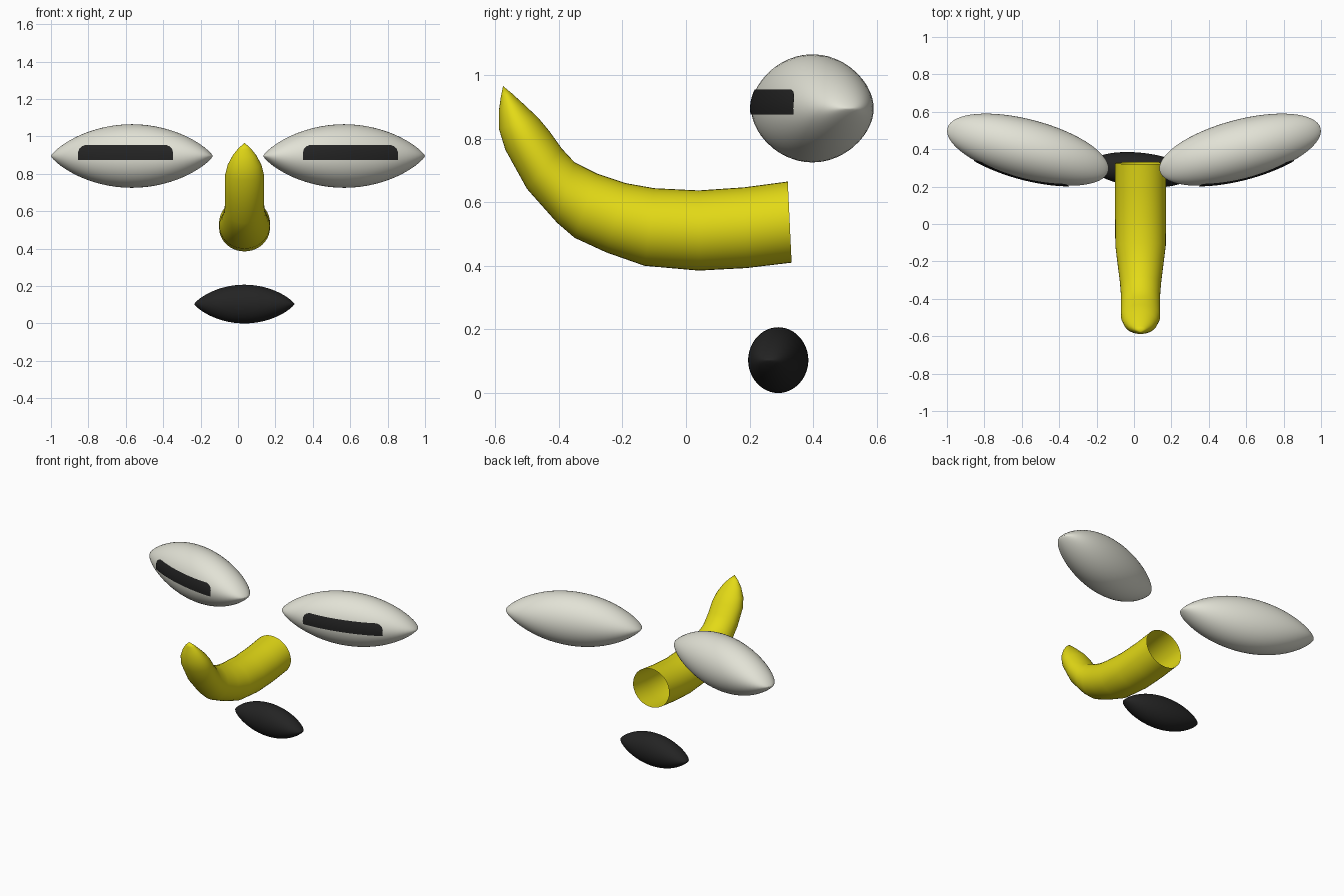
import bpy, bmesh, math
from mathutils import Matrix, Vector

if "Cube" in bpy.data.objects:
    bpy.data.objects.remove(bpy.data.objects["Cube"])


def material(name, rgb):
    m = bpy.data.materials.new(name)
    m.diffuse_color = (*rgb, 1)
    m.use_nodes = True
    m.node_tree.nodes["Principled BSDF"].inputs["Base Color"].default_value = m.diffuse_color
    return m


white = material("warm_white", (0.76, 0.76, 0.67))
black = material("soft_black", (0.017, 0.017, 0.017))
yellow = material("yellow", (0.77, 0.70, 0.008))


def finish(bm, name, mat, matrix=Matrix(), recalc=True):
    if recalc:
        bmesh.ops.recalc_face_normals(bm, faces=bm.faces)
    for f in bm.faces:
        f.smooth = True
    bm.transform(matrix)
    me = bpy.data.meshes.new(name)
    bm.to_mesh(me)
    bm.free()
    me.materials.append(mat)
    ob = bpy.data.objects.new(name, me)
    bpy.context.collection.objects.link(ob)
    return ob


def loft(bm, rings, tip_ends):
    # bridge rings of equal length, closing with fans at the given tip points
    n = len(rings[0])
    vs = [[bm.verts.new(p) for p in r] for r in rings]
    for a, b in zip(vs, vs[1:]):
        for i in range(n):
            j = (i + 1) % n
            bm.faces.new((a[i], a[j], b[j], b[i]))
    for ring, tip in zip((vs[0], vs[-1]), tip_ends):
        if tip is not None:
            t = bm.verts.new(tip)
            for i in range(n):
                bm.faces.new((ring[i], ring[(i + 1) % n], t))


def section(t, b, c):
    # oval plan outline, more pointed lens outline from the front
    k = max(0.0, 1 - t * t)
    return b * k ** 0.5, c * k ** 0.8


def lens(name, mat, a, b, c, matrix):
    bm = bmesh.new()
    rings = []
    for i in range(1, 32):
        t = -math.cos(math.pi * i / 32)
        ry, rz = section(t, b, c)
        rings.append([(a * t, ry * math.cos(q), rz * math.sin(q))
                      for q in (2 * math.pi * j / 48 for j in range(48))])
    loft(bm, rings, ((-a, 0, 0), (a, 0, 0)))
    return finish(bm, name, mat, matrix)


def place(x, y, z, degrees):
    return Matrix.Translation((x, y, z)) @ Matrix.Rotation(math.radians(degrees), 4, 'Z')


# Eyes with dark slit pupils that follow the eye surface
A, B, C = 0.445, 0.16, 0.17
for side, label in ((-1, "left"), (1, "right")):
    m = place(side * 0.5675, 0.3975, 0.895, side * 15)
    lens(label + "_eye", white, A, B, C, m)
    bm = bmesh.new()
    rows = []
    for z, half in ((-0.02, 0.263), (0.0, 0.263), (0.02, 0.263),
                    (0.04, 0.256), (0.052, 0.242), (0.06, 0.222)):
        row = []
        for i in range(25):
            u = half * (i / 12 - 1)
            ry, rz = section(u / A, B, C)
            row.append(bm.verts.new((u, -ry * math.sqrt(1 - (z / rz) ** 2) - 0.004, z)))
        rows.append(row)
    for lo, hi in zip(rows, rows[1:]):
        for i in range(24):
            bm.faces.new((lo[i], lo[i + 1], hi[i + 1], hi[i]))
    finish(bm, label + "_pupil", black, m, recalc=False)

# Mouth
lens("mouth", black, 0.269, 0.091, 0.1035, place(0.034, 0.29, 0.1035, -6))

# Curved nose: open tube, each ring given by lower (y, z), upper (y, z), half width
profile = [
    (0.332, 0.410, 0.320, 0.665, 0.136),
    (0.190, 0.393, 0.185, 0.647, 0.136),
    (0.040, 0.385, 0.040, 0.637, 0.136),
    (-0.130, 0.400, -0.100, 0.644, 0.135),
    (-0.250, 0.442, -0.190, 0.660, 0.122),
    (-0.350, 0.488, -0.280, 0.690, 0.110),
    (-0.405, 0.535, -0.350, 0.725, 0.105),
    (-0.500, 0.642, -0.390, 0.768, 0.105),
    (-0.568, 0.765, -0.430, 0.824, 0.104),
    (-0.588, 0.830, -0.465, 0.866, 0.090),
    (-0.588, 0.890, -0.512, 0.910, 0.062),
    (-0.582, 0.932, -0.547, 0.942, 0.032),
]
rings = []
for ly, lz, uy, uz, w in profile:
    lo, up = Vector((0.035, ly, lz)), Vector((0.035, uy, uz))
    mid, half = (lo + up) / 2, (up - lo) / 2
    rings.append([mid + half * math.sin(q) + Vector((w * math.cos(q), 0, 0))
                  for q in (2 * math.pi * j / 40 for j in range(40))])
bm = bmesh.new()
loft(bm, rings, (None, (0.035, -0.575, 0.965)))
finish(bm, "nose", yellow)
